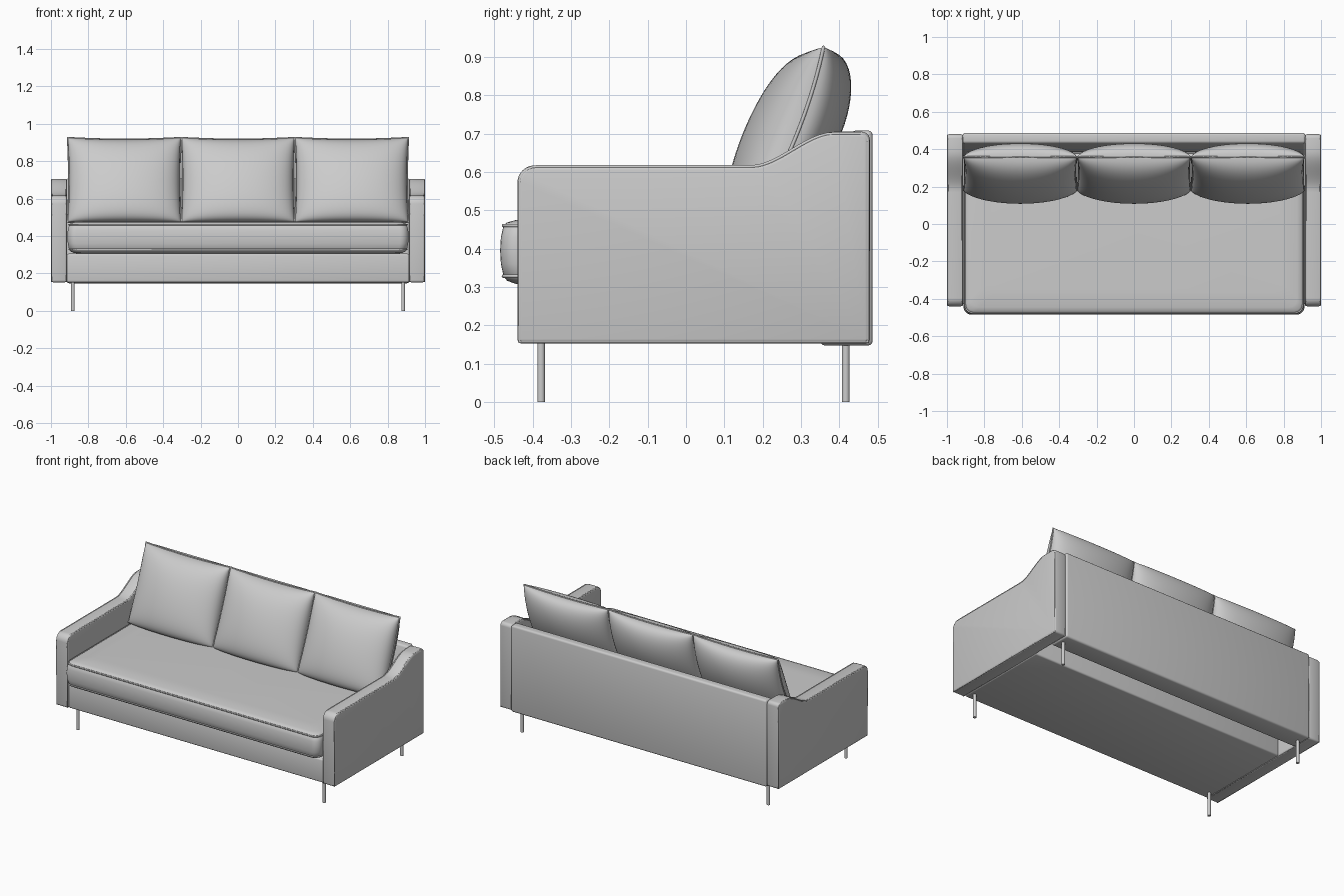
import bpy, bmesh, math

if "Cube" in bpy.data.objects:
    bpy.data.objects.remove(bpy.data.objects["Cube"])


def finish(name, bm, angle=40):
    """Turn a bmesh into a smooth-shaded object with sharp edges kept."""
    bmesh.ops.recalc_face_normals(bm, faces=bm.faces[:])
    me = bpy.data.meshes.new(name)
    bm.to_mesh(me)
    bm.free()
    ob = bpy.data.objects.new(name, me)
    bpy.context.collection.objects.link(ob)
    bpy.ops.object.select_all(action='DESELECT')
    ob.select_set(True)
    bpy.context.view_layer.objects.active = ob
    bpy.ops.object.shade_smooth_by_angle(angle=math.radians(angle))
    return ob


def extrude_x(name, profile, x0, x1, bevel):
    """Extrude a (y, z) profile along x and round its sharp edges."""
    bm = bmesh.new()
    face = bm.faces.new([bm.verts.new((x0, y, z)) for y, z in profile])
    ext = bmesh.ops.extrude_face_region(bm, geom=[face], use_keep_orig=True)
    for v in ext['geom']:
        if isinstance(v, bmesh.types.BMVert):
            v.co.x = x1
    bmesh.ops.recalc_face_normals(bm, faces=bm.faces[:])
    sharp = [e for e in bm.edges if len(e.link_faces) == 2
             and e.calc_face_angle(0) > math.radians(50)]
    bmesh.ops.bevel(bm, geom=sharp, offset=bevel, segments=3, profile=0.5,
                    affect='EDGES', clamp_overlap=True)
    return finish(name, bm)


def piping(name, points, radius=0.005, closed=True):
    cu = bpy.data.curves.new(name, 'CURVE')
    cu.dimensions = '3D'
    cu.bevel_depth = radius
    cu.bevel_resolution = 1
    sp = cu.splines.new('POLY')
    sp.points.add(len(points) - 1)
    for p, co in zip(sp.points, points):
        p.co = (*co, 1)
    sp.use_cyclic_u = closed
    ob = bpy.data.objects.new(name, cu)
    bpy.context.collection.objects.link(ob)


def arc(cy, cz, r, a0, a1, n=6):
    return [(cy + r * math.cos(math.radians(a0 + (a1 - a0) * i / n)),
             cz + r * math.sin(math.radians(a0 + (a1 - a0) * i / n))) for i in range(n + 1)]


# Arms: rounded front corner, S-curve rising to the back
arm = [(-0.44, 0.152)] + arc(-0.395, 0.572, 0.045, 180, 90)
for i in range(13):
    t = i / 12
    arm.append((0.17 + 0.22 * t, 0.617 + 0.088 * t * t * (3 - 2 * t)))
arm += arc(0.458, 0.683, 0.022, 90, 0) + [(0.48, 0.152)]
inset = [(0.02 + (y - 0.02) * 0.988, 0.4 + (z - 0.4) * 0.982) for y, z in arm]
for side, s in (("left", -1), ("right", 1)):
    extrude_x(side + "_arm", arm, s * 0.914, s * 1.0, 0.012)
    for part, x in (("outer", 0.9945), ("inner", 0.9195)):
        piping(f"{side}_arm_{part}_piping", [(s * x, y, z) for y, z in inset])

# Backrest, thicker at the bottom, and base with a gap between them below
back = [(0.35, 0.147), (0.487, 0.147), (0.487, 0.708), (0.432, 0.708)]
extrude_x("backrest", back, -0.916, 0.916, 0.012)
base = [(-0.432, 0.152), (0.21, 0.152), (0.21, 0.305), (-0.432, 0.305)]
extrude_x("base", base, -0.916, 0.916, 0.01)


# Seat cushion lofted from rounded rectangles
def rounded_ring(d, z, r=0.045):
    pts = []
    x, y0, y1 = 0.912 - d, -0.485 + d, 0.39 - d
    for cx, cy, a in ((x - r, y1 - r, 0), (r - x, y1 - r, 90),
                      (r - x, y0 + r, 180), (x - r, y0 + r, 270)):
        pts += [(px, py, z) for px, py in arc(cx, cy, r, a, a + 90)]
    return pts


bm = bmesh.new()
rings = []
for z, d in ((0.303, 0.12), (0.308, 0.04), (0.316, 0.018), (0.328, 0.009), (0.36, 0.002),
             (0.395, 0), (0.43, 0.002), (0.46, 0.009), (0.468, 0.018), (0.474, 0.04),
             (0.478, 0.12)):
    rings.append([bm.verts.new(p) for p in rounded_ring(d, z)])
for a, b in zip(rings, rings[1:]):
    for i in range(len(a)):
        j = (i + 1) % len(a)
        bm.faces.new((a[i], a[j], b[j], b[i]))
bm.faces.new(rings[0])
bm.faces.new(rings[-1])
finish("seat_cushion", bm)
for name, z in (("lower", 0.328), ("upper", 0.46)):
    piping(f"seat_{name}_piping", rounded_ring(0.009, z))


# Back cushions: two bulged panels meeting at a curved, leaning seam
def pillow_point(cx, u, v, bulge):
    z = 0.7 + 0.225 * v - (0.009 * (1 - u * u) * v if v > 0 else 0)
    h = z - 0.7
    seam = 0.29 + 0.40 * h - 0.42 * h * h
    x = cx + u * 0.302 * (1 - 0.02 * (1 - v * v))
    fill = max(0, (1 - u * u) * (1 - v * v)) ** 0.4
    return (x, seam + bulge * fill, z)


N = 28
steps = [math.sin(math.pi * (i / N - 0.5)) for i in range(N + 1)]
border = ([(u, -1) for u in steps[:-1]] + [(1, v) for v in steps[:-1]]
          + [(u, 1) for u in steps[:0:-1]] + [(-1, v) for v in steps[:0:-1]])
for name, cx in (("left", -0.608), ("middle", 0), ("right", 0.608)):
    bm = bmesh.new()
    for bulge in (-0.142, 0.115):
        grid = [[bm.verts.new(pillow_point(cx, u, v, bulge)) for u in steps] for v in steps]
        for i in range(N):
            for j in range(N):
                bm.faces.new((grid[i][j], grid[i][j + 1], grid[i + 1][j + 1], grid[i + 1][j]))
    bmesh.ops.remove_doubles(bm, verts=bm.verts[:], dist=1e-5)
    finish(name + "_back_cushion", bm, 60)
    piping(name + "_back_cushion_piping", [pillow_point(cx, u, v, 0) for u, v in border])

# Thin round legs
for side, x in (("left", -0.883), ("right", 0.883)):
    for end, y in (("front", -0.378), ("back", 0.417)):
        bm = bmesh.new()
        bmesh.ops.create_cone(bm, cap_ends=True, segments=20, radius1=0.01,
                              radius2=0.01, depth=0.16)
        bmesh.ops.translate(bm, verts=bm.verts[:], vec=(x, y, 0.08))
        finish(f"{side}_{end}_leg", bm)
